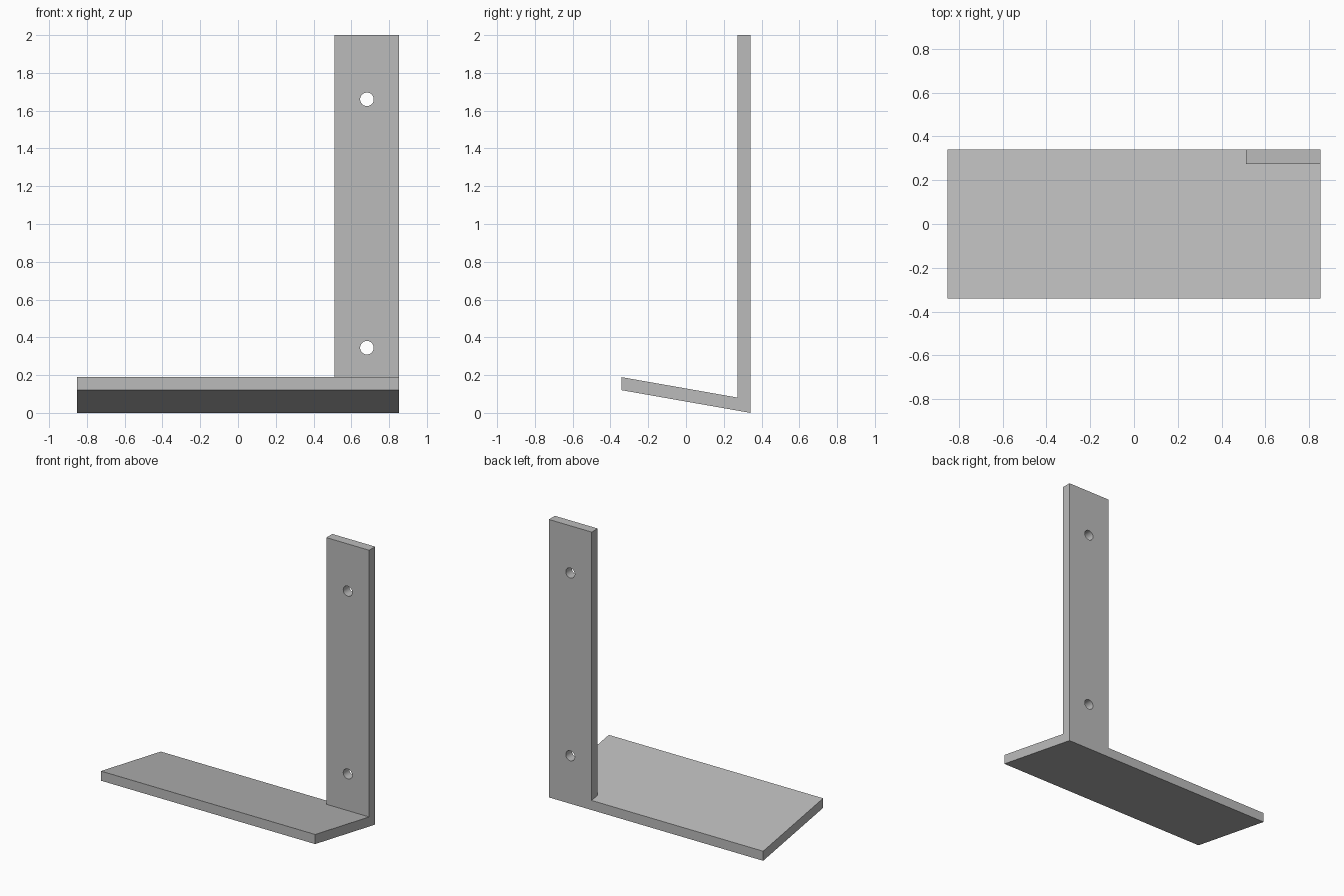
import bpy, bmesh, math
from mathutils import Matrix

cube = bpy.data.objects.get("Cube")
if cube:
    bpy.data.objects.remove(cube, do_unlink=True)

grey = bpy.data.materials.new("plain grey")
grey.use_nodes = True
COLOUR = (0.5, 0.5, 0.5, 1)
grey.diffuse_color = COLOUR
grey.node_tree.nodes["Principled BSDF"].inputs["Base Color"].default_value = COLOUR


def add_object(name, bm):
    bmesh.ops.recalc_face_normals(bm, faces=bm.faces)
    mesh = bpy.data.meshes.new(name)
    bm.to_mesh(mesh)
    bm.free()
    mesh.materials.append(grey)
    obj = bpy.data.objects.new(name, mesh)
    bpy.context.collection.objects.link(obj)
    return obj


def extrude_profile(name, profile, x0, x1):
    """Sweep a side profile of (y, z) points from x0 to x1."""
    bm = bmesh.new()
    face = bm.faces.new([bm.verts.new((x0, y, z)) for y, z in profile])
    swept = bmesh.ops.extrude_face_region(bm, geom=[face])["geom"]
    bmesh.ops.translate(bm, vec=(x1 - x0, 0, 0),
                        verts=[v for v in swept if isinstance(v, bmesh.types.BMVert)])
    return add_object(name, bm)


def boolean(target, tool, operation):
    mod = target.modifiers.new(tool.name, "BOOLEAN")
    mod.operation = operation
    mod.solver = "EXACT"
    mod.object = tool
    tool.hide_render = True
    bpy.context.view_layer.objects.active = target
    bpy.ops.object.modifier_apply(modifier=mod.name)
    bpy.data.objects.remove(tool, do_unlink=True)


HALF_X, HALF_Y = 0.853, 0.341
POST_X, POST_Y = 0.512, 0.273
SLOPE = math.tan(math.radians(10))
THICK = 0.069


def underside(y):
    return (HALF_Y - y) * SLOPE


# Sloping shelf
bracket = extrude_profile("shelf_bracket", [
    (HALF_Y, 0), (HALF_Y, THICK),
    (-HALF_Y, underside(-HALF_Y) + THICK), (-HALF_Y, underside(-HALF_Y))],
    -HALF_X, HALF_X)

# Upright post, its foot cut to the slope of the shelf
post = extrude_profile("upright_post", [
    (HALF_Y, 0), (HALF_Y, 2), (POST_Y, 2), (POST_Y, underside(POST_Y))],
    POST_X, HALF_X)
boolean(bracket, post, "UNION")

# Screw holes
for z in (0.345, 1.66):
    bm = bmesh.new()
    bmesh.ops.create_cone(
        bm, cap_ends=True, segments=32, radius1=0.036, radius2=0.036, depth=0.3,
        matrix=Matrix.Translation(((POST_X + HALF_X) / 2, (POST_Y + HALF_Y) / 2, z))
        @ Matrix.Rotation(math.pi / 2, 4, "X"))
    boolean(bracket, add_object("screw_hole", bm), "DIFFERENCE")

# Smooth hole walls, crisp edges elsewhere
bracket.select_set(True)
bpy.context.view_layer.objects.active = bracket
bpy.ops.object.shade_smooth_by_angle(angle=math.radians(30))
